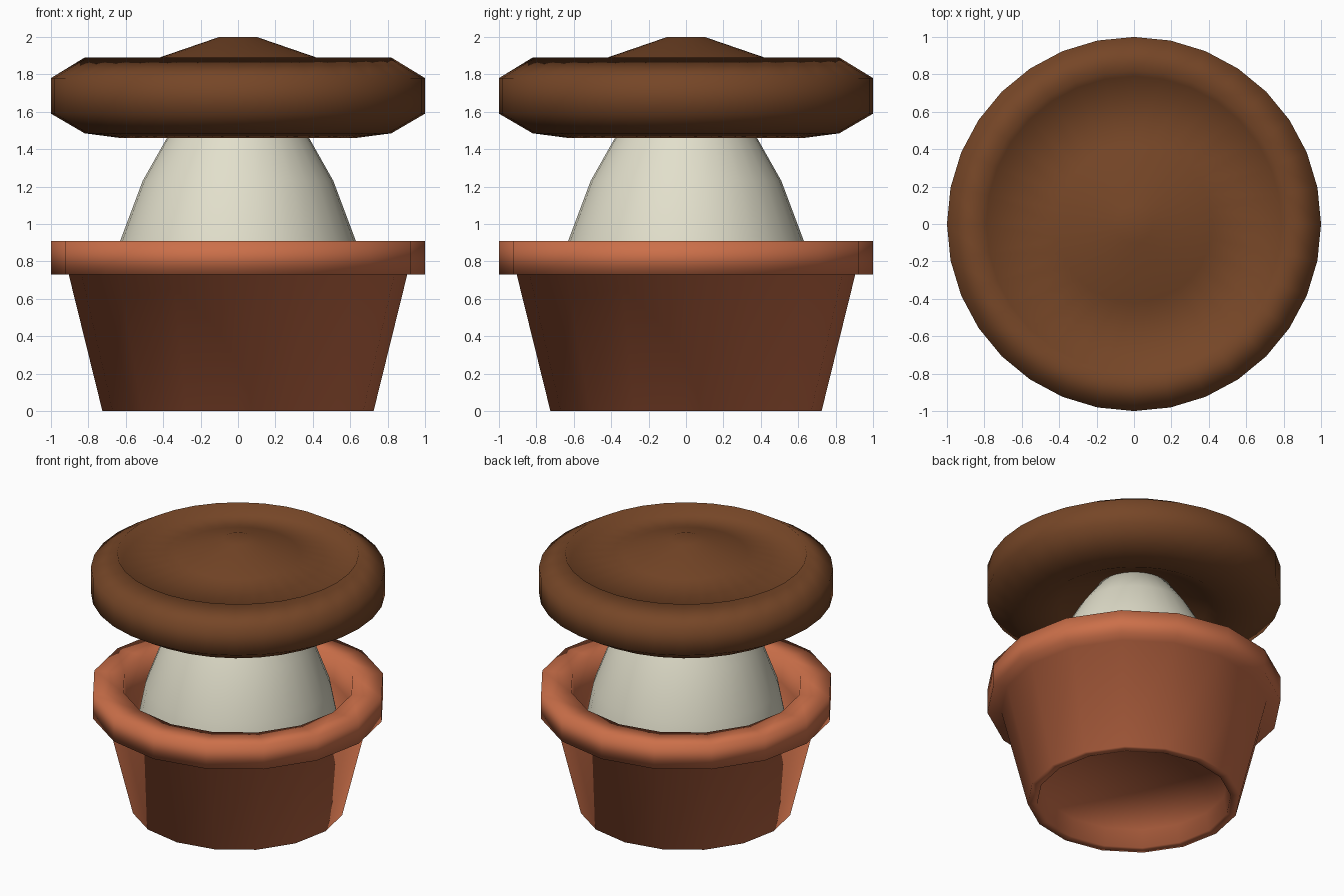
import bpy, bmesh, math

if "Cube" in bpy.data.objects:
    bpy.data.objects.remove(bpy.data.objects["Cube"])


def material(name, rgb):
    m = bpy.data.materials.new(name)
    m.diffuse_color = (*rgb, 1.0)
    m.use_nodes = True
    m.node_tree.nodes["Principled BSDF"].inputs["Base Color"].default_value = m.diffuse_color
    return m


def lathe(name, profile, sides, mat):
    """Turn (radius, height) points around z; radius 0 becomes a pole."""
    bm = bmesh.new()
    rings = []
    for r, z in profile:
        if r == 0:
            rings.append([bm.verts.new((0, 0, z))] * sides)
        else:
            rings.append([bm.verts.new((r * math.cos(math.tau * i / sides),
                                        r * math.sin(math.tau * i / sides), z))
                          for i in range(sides)])
    for low, high in zip(rings, rings[1:]):
        for i in range(sides):
            j = (i + 1) % sides
            corners = list(dict.fromkeys((low[i], low[j], high[j], high[i])))
            bm.faces.new(corners).smooth = True
    bmesh.ops.recalc_face_normals(bm, faces=bm.faces)
    mesh = bpy.data.meshes.new(name)
    bm.to_mesh(mesh)
    bm.free()
    mesh.materials.append(mat)
    obj = bpy.data.objects.new(name, mesh)
    bpy.context.collection.objects.link(obj)
    return obj


terracotta = material("terracotta", (0.60, 0.16, 0.067))
cream = material("cream", (0.76, 0.74, 0.60))
brown = material("brown", (0.18, 0.061, 0.020))

# Pot: recessed base, tapered wall, thick rim, hollow inside
lathe("pot", [(0, 0.13), (0.64, 0.13), (0.66, 0), (0.725, 0), (0.905, 0.73),
              (1, 0.73), (1, 0.91), (0.79, 0.91), (0.77, 0.73),
              (0.67, 0.22), (0, 0.22)], 16, terracotta)

# Stem: rounded cone rising from inside the pot into the cap
lathe("stem", [(0, 0.22), (0.66, 0.22), (0.70, 0.55), (0.63, 0.91),
               (0.51, 1.23), (0.38, 1.46), (0.24, 1.66), (0, 1.70)], 32, cream)

# Cap: wide disc with hollow underside and a low peak inside a raised edge
lathe("cap", [(0, 1.66), (0.25, 1.64), (0.50, 1.52), (0.63, 1.46),
              (0.82, 1.485), (1, 1.59), (1, 1.78), (0.82, 1.89),
              (0.79, 1.81), (0.42, 1.89), (0.10, 2.0), (0, 2.0)], 32, brown)
